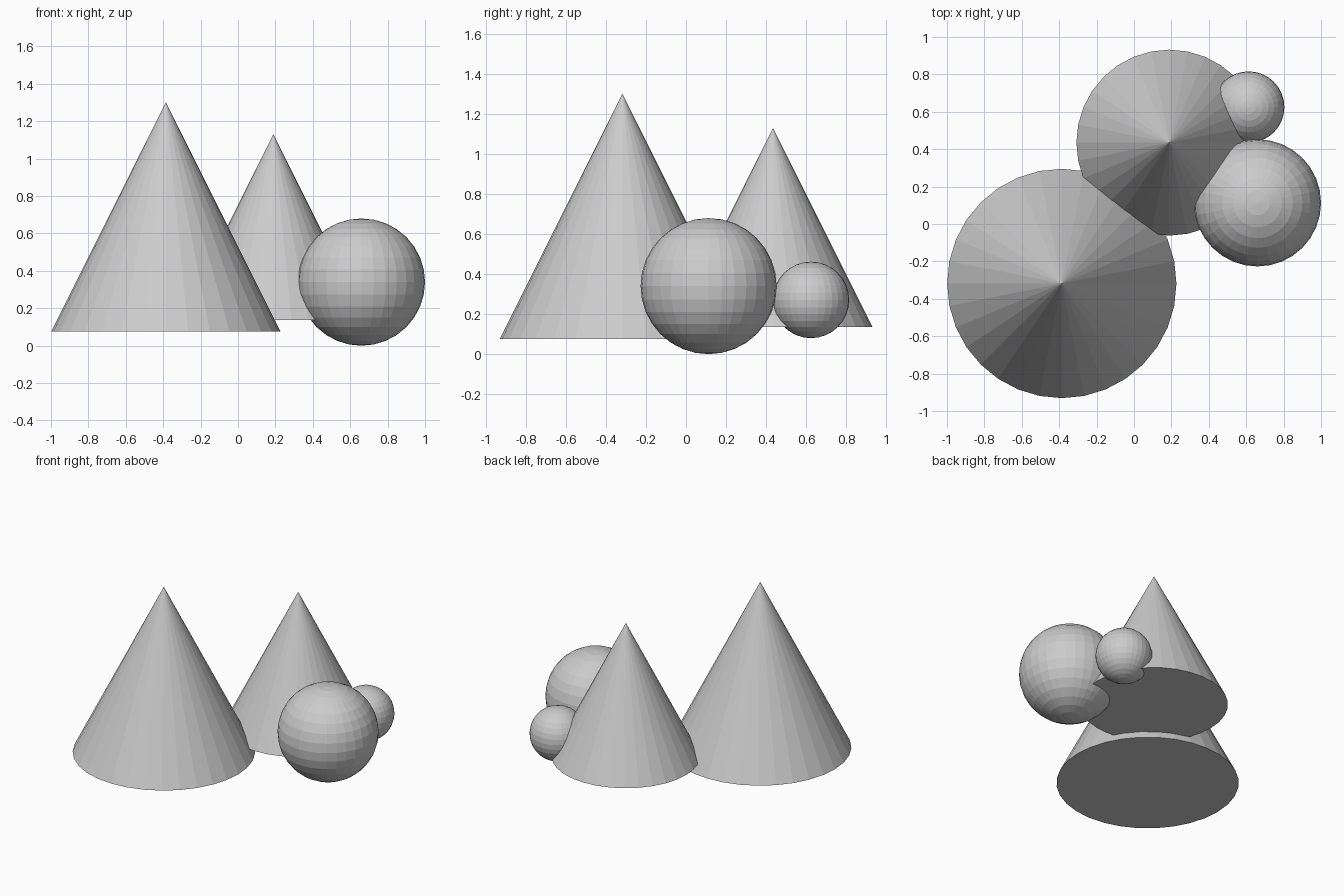
import bpy

if "Cube" in bpy.data.objects:
    bpy.data.objects.remove(bpy.data.objects["Cube"])


def cone(name, x, y, base_z, radius):
    """Flat-shaded cone, as tall as it is wide."""
    height = 2 * radius
    bpy.ops.mesh.primitive_cone_add(vertices=32, radius1=radius, radius2=0, depth=height,
                                    location=(x, y, base_z + height / 2))
    bpy.context.object.name = name


def ball(name, x, y, z, radius):
    """Flat-shaded ball."""
    bpy.ops.mesh.primitive_uv_sphere_add(segments=32, ring_count=16, radius=radius,
                                         location=(x, y, z))
    bpy.context.object.name = name


# Two overlapping cones
cone("large_cone", -0.386, -0.318, 0.075, 0.613)
cone("small_cone", 0.189, 0.435, 0.136, 0.497)

# Two balls pressed into the side of the small cone
ball("large_ball", 0.66, 0.113, 0.34, 0.34)
ball("small_ball", 0.613, 0.625, 0.271, 0.191)
